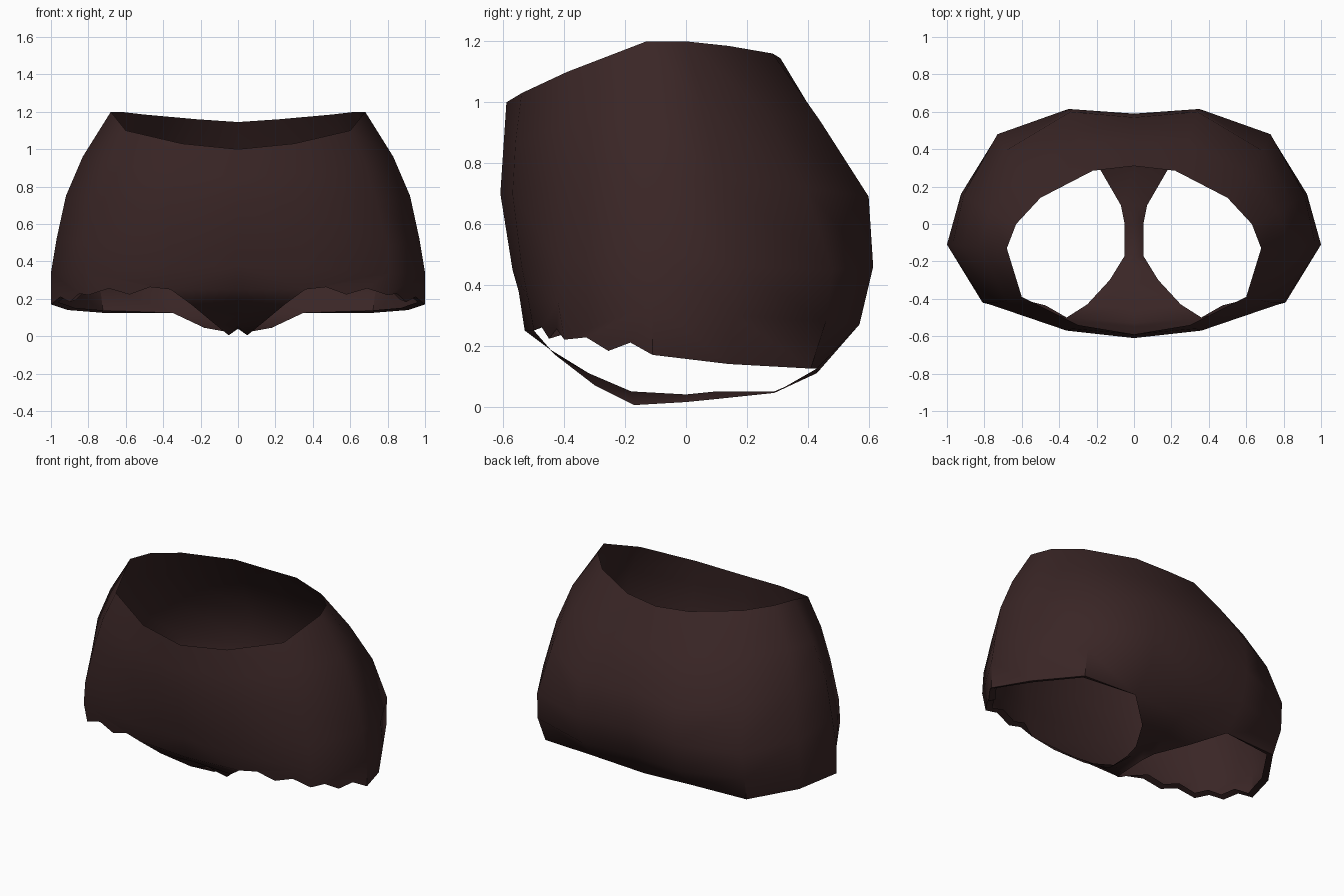
import bpy
import bmesh
from mathutils import Vector

cube = bpy.data.objects.get("Cube")
if cube:
    bpy.data.objects.remove(cube, do_unlink=True)

# One fabric colour
COLOUR = (0.042, 0.019, 0.019, 1.0)
fabric = bpy.data.materials.new("dark brown fabric")
fabric.use_nodes = True
fabric.diffuse_color = COLOUR
shader = fabric.node_tree.nodes["Principled BSDF"]
shader.inputs["Base Color"].default_value = COLOUR
shader.inputs["Roughness"].default_value = 0.9

# Rings of the left half, each running from front centre round to back centre
waist = [(0, -.59, 1), (.3, -.54, 1.03), (.6, -.39, 1.1), (.68, -.13, 1.2),
         (.63, 0, 1.2), (.5, .14, 1.185), (.22, .285, 1.16), (0, .31, 1.145)]
upper = [(0, -.6, .85), (.33, -.56, .87), (.68, -.41, .92), (.83, -.12, .96),
         (.77, .06, .98), (.61, .27, .96), (.29, .44, .94), (0, .44, .93)]
middle = [(0, -.61, .7), (.36, -.57, .7), (.74, -.42, .72), (.92, -.12, .75),
          (.85, .11, .75), (.69, .39, .72), (.34, .6, .69), (0, .57, .69)]
hip = [(0, -.57, .45), (.36, -.54, .46), (.8, -.42, .48), (.97, -.11, .52),
       (.91, .16, .46), (.73, .48, .45), (.35, .615, .46), (0, .59, .46)]
seat = [(0, -.55, .38), (.36, -.52, .36), (.81, -.42, .34), (1, -.11, .34),
        (.925, .16, .3), (.74, .46, .28), (.35, .57, .27), (0, .55, .27)]
hem = [(0, -.53, .25), (.36, -.5, .25), (.8, -.4, .22), (1, -.11, .17),
       (.91, .14, .14), (.72, .41, .125), (.35, .43, .125), (0, .43, .11)]

# Crotch strip: centre line and leg edge, both between front and back hem
strip_centre = [(0, -.45, .19), (0, -.32, .11), (0, -.18, .05),
                (0, 0, .04), (0, .1, .05), (0, .29, .05)]
strip_edge = [(.25, -.43, .17), (.13, -.3, .07), (.05, -.17, .005),
              (.05, 0, .015), (.07, .1, .025), (.18, .29, .045)]

bm = bmesh.new()


def add_row(points):
    return [bm.verts.new(p) for p in points]


def bridge(first, second):
    for i in range(len(first) - 1):
        bm.faces.new((first[i], second[i], second[i + 1], first[i + 1]))


# Body panels
rows = [add_row(r) for r in (waist, upper, middle, hip, seat, hem)]
for above, below in zip(rows[:-2], rows[1:-1]):
    bridge(above, below)

# Lowest panels, with a scalloped edge along the front of each leg
low, edge = rows[-2:]
leg_path = []
for i in range(len(edge) - 1):
    scallops = []
    if i in (1, 2):
        for step, lift in enumerate((.02, -.012, .028), start=1):
            point = edge[i].co.lerp(edge[i + 1].co, step / 4)
            scallops.append(bm.verts.new(point + Vector((0, 0, lift))))
    bm.faces.new([low[i], edge[i], *scallops, edge[i + 1], low[i + 1]])
    if 0 < i < 6:
        leg_path += [edge[i], *scallops]
leg_path.append(edge[6])

# Narrow turned-in hem, fading out where it meets the crotch strip
leg_centre = Vector((.5, -.02, 0))
turned = []
for v in leg_path[1:-1]:
    inward = leg_centre - v.co
    inward.z = 0
    turned.append(bm.verts.new(v.co + inward.normalized() * .04 + Vector((0, 0, .012))))
bridge(leg_path[1:-1], turned)
bm.faces.new((leg_path[0], turned[0], leg_path[1]))
bm.faces.new((leg_path[-2], turned[-1], leg_path[-1]))

# Crotch strip
centre = [edge[0], *add_row(strip_centre), edge[7]]
side = [edge[1], *add_row(strip_edge), edge[6]]
bridge(side, centre)

mesh = bpy.data.meshes.new("shorts")
bm.to_mesh(mesh)
bm.free()
mesh.materials.append(fabric)
shorts = bpy.data.objects.new("shorts", mesh)
bpy.context.collection.objects.link(shorts)

# Mirror to the right half
mirror = shorts.modifiers.new("Mirror", 'MIRROR')
mirror.use_clip = True
mirror.merge_threshold = 0.001

bpy.ops.object.select_all(action='DESELECT')
shorts.select_set(True)
bpy.context.view_layer.objects.active = shorts
bpy.ops.object.modifier_apply(modifier=mirror.name)
bpy.ops.object.shade_smooth_by_angle(angle=0.8)
